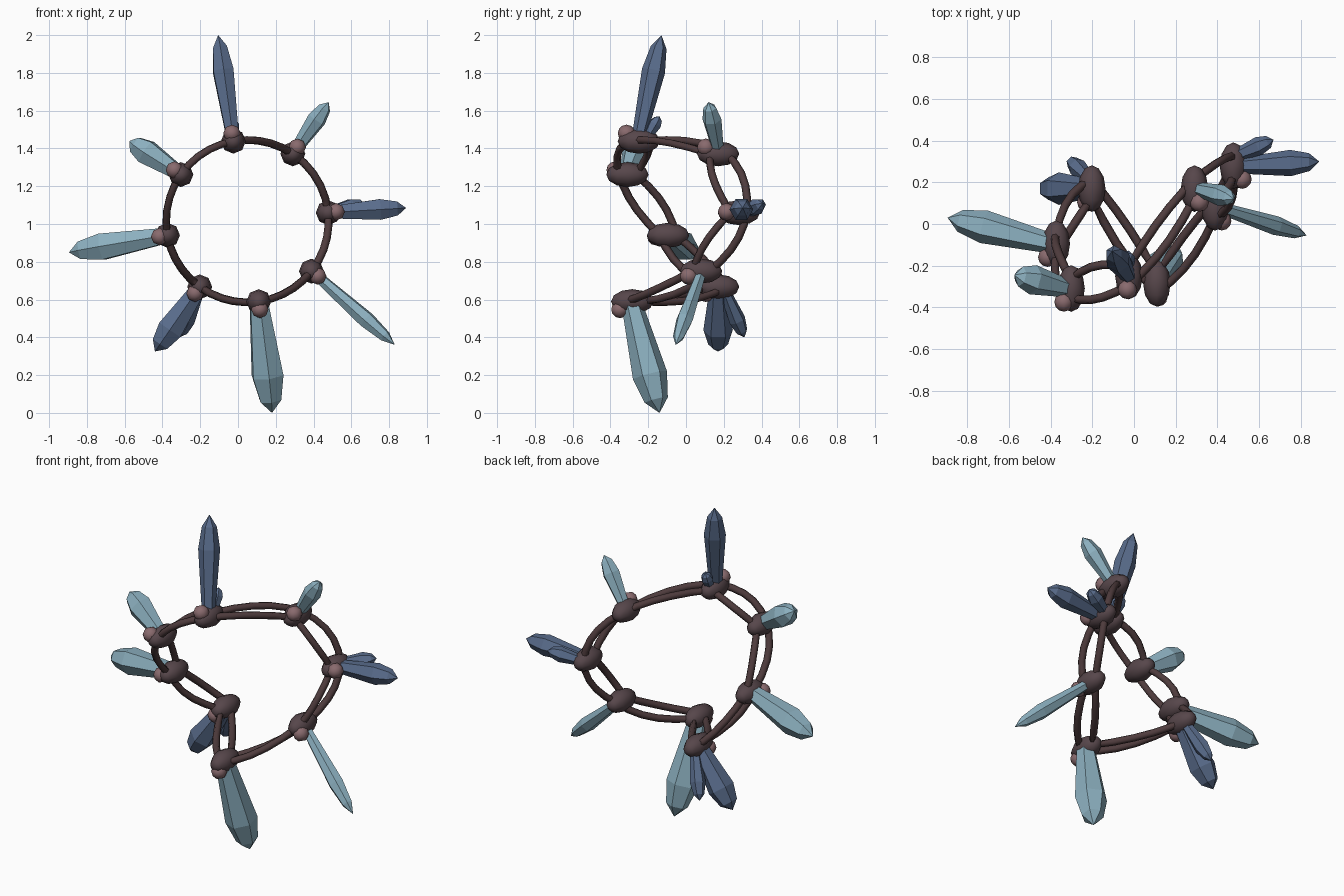
import bpy, bmesh, math
from mathutils import Vector, Matrix

cube = bpy.data.objects.get("Cube")
if cube:
    bpy.data.objects.remove(cube)


def material(name, rgb):
    m = bpy.data.materials.new(name)
    m.use_nodes = True
    m.diffuse_color = (*rgb, 1)
    m.node_tree.nodes["Principled BSDF"].inputs["Base Color"].default_value = (*rgb, 1)
    return m


TEAL = material("pale teal crystal", (0.26, 0.43, 0.52))
BLUE = material("slate blue crystal", (0.10, 0.15, 0.26))
BROWN = material("dark brown knot", (0.095, 0.062, 0.07))
VINE = material("brown vine", (0.078, 0.045, 0.047))
PINK = material("dusty pink bead", (0.25, 0.145, 0.155))

CENTRE = Vector((0.05, 0, 1.015))
RADIUS = 0.43


def ring_point(angle, y):
    return CENTRE + Vector((RADIUS * math.cos(angle), y, RADIUS * math.sin(angle)))


def finish(bm, name, mat, smooth):
    bmesh.ops.recalc_face_normals(bm, faces=bm.faces)
    mesh = bpy.data.meshes.new(name)
    bm.to_mesh(mesh)
    bm.free()
    mesh.materials.append(mat)
    for p in mesh.polygons:
        p.use_smooth = smooth
    ob = bpy.data.objects.new(name, mesh)
    bpy.context.collection.objects.link(ob)
    return ob


# Low-poly ball, poles along y
def ball(name, centre, size, mat):
    bm = bmesh.new()
    bmesh.ops.create_uvsphere(bm, u_segments=8, v_segments=6, radius=1)
    turn = Matrix.Rotation(math.pi / 2, 4, 'X')
    bm.transform(Matrix.Translation(centre) @ Matrix.Diagonal((*size, 1)) @ turn)
    finish(bm, name, mat, True)


# Six-sided crystal, swelling from its root and then pointed
def crystal(name, root, tip, radius, mat):
    root, tip = Vector(root), Vector(tip)
    axis = tip - root
    turn = axis.to_track_quat('Z', 'Y').to_matrix().to_4x4()
    bm = bmesh.new()
    rings = []
    for t, r in ((0, 0.6), (0.65, 1), (0.88, 0.68)):
        rings.append([bm.verts.new((radius * r * math.cos(k * math.pi / 3),
                                    radius * r * math.sin(k * math.pi / 3),
                                    t * axis.length)) for k in range(6)])
    point = bm.verts.new((0, 0, axis.length))
    bm.faces.new(rings[0])
    for k in range(6):
        n = (k + 1) % 6
        for low, high in zip(rings, rings[1:]):
            bm.faces.new((low[k], low[n], high[n], high[k]))
        bm.faces.new((rings[-1][k], rings[-1][n], point))
    bm.transform(Matrix.Translation(root) @ turn)
    finish(bm, name, mat, False)


# Knots round the ring: angle, depth, crystal tip, crystal radius, colour
knots = [
    (100, -0.25, (-0.105, -0.13, 2.0), 0.062, BLUE),
    (56, 0.17, (0.48, 0.12, 1.645), 0.052, TEAL),
    (6, 0.28, (0.89, 0.30, 1.085), 0.063, BLUE),
    (-38, 0.08, (0.83, -0.055, 0.36), 0.046, TEAL),
    (-82, -0.285, (0.18, -0.14, 0.0), 0.093, TEAL),
    (-126, 0.17, (-0.44, 0.17, 0.325), 0.078, BLUE),
    (-170, -0.095, (-0.895, 0.03, 0.85), 0.08, TEAL),
    (-215, -0.31, (-0.575, -0.245, 1.44), 0.072, TEAL),
]
for i, (deg, y, tip, radius, mat) in enumerate(knots, 1):
    a = math.radians(deg)
    centre = ring_point(a, y)
    out = Vector((math.cos(a), 0, math.sin(a)))
    ball(f"knot_{i}", centre, (0.066, 0.112, 0.066), BROWN)
    ball(f"bead_{i}", centre + out * 0.042 + Vector((0, -0.065, 0)), (0.046,) * 3, PINK)
    crystal(f"crystal_{i}", centre + out * 0.02, tip, radius, mat)

# Small side crystals
crystal("small_top_crystal", (-0.02, -0.21, 1.45), (-0.035, -0.14, 1.57), 0.036, BLUE)
crystal("small_side_crystal", (0.47, 0.32, 1.06), (0.67, 0.405, 1.11), 0.045, BLUE)
crystal("small_low_crystal", (-0.2, 0.2, 0.66), (-0.31, 0.31, 0.4), 0.045, BLUE)

# Two vines weaving along the ring, bowed apart between knots
STEPS = 5
for side, name in ((-1, "front_vine"), (1, "back_vine")):
    path = []
    for i, (deg, y, *_) in enumerate(knots):
        nxt = knots[(i + 1) % len(knots)]
        end = nxt[0] - (360 if i == len(knots) - 1 else 0)
        for s in range(STEPS):
            t = s / STEPS
            angle = math.radians(deg + (end - deg) * t)
            spread = 0.045 + 0.035 * math.sin(math.pi * t)
            path.append(ring_point(angle, y + (nxt[1] - y) * t + side * spread))
    curve = bpy.data.curves.new(name, 'CURVE')
    curve.dimensions = '3D'
    curve.bevel_depth = 0.021
    curve.bevel_resolution = 1
    spline = curve.splines.new('POLY')
    spline.points.add(len(path) - 1)
    for p, co in zip(spline.points, path):
        p.co = (*co, 1)
    spline.use_cyclic_u = True
    spline.use_smooth = True
    curve.materials.append(VINE)
    bpy.context.collection.objects.link(bpy.data.objects.new(name, curve))
